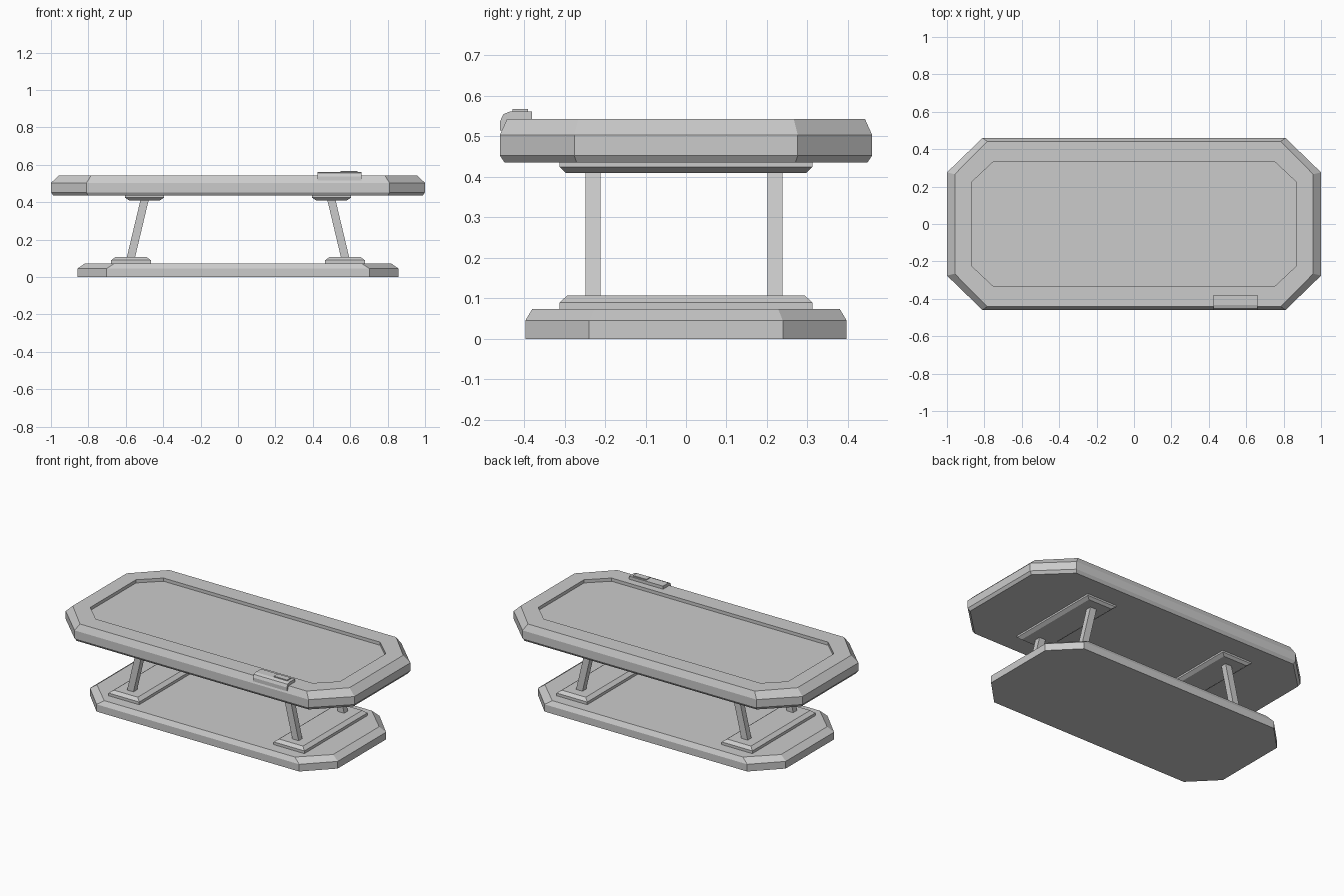
import bpy
import bmesh

if "Cube" in bpy.data.objects:
    bpy.data.objects.remove(bpy.data.objects["Cube"])


def make_object(name, bm):
    bmesh.ops.recalc_face_normals(bm, faces=bm.faces)
    mesh = bpy.data.meshes.new(name)
    bm.to_mesh(mesh)
    bm.free()
    obj = bpy.data.objects.new(name, mesh)
    bpy.context.collection.objects.link(obj)
    return obj


def loft(name, rings):
    """Skin a list of equal-length point rings and cap both ends."""
    bm = bmesh.new()
    loops = [[bm.verts.new(p) for p in ring] for ring in rings]
    n = len(loops[0])
    for a, b in zip(loops, loops[1:]):
        for i in range(n):
            j = (i + 1) % n
            bm.faces.new((a[i], a[j], b[j], b[i]))
    bm.faces.new(loops[0])
    bm.faces.new(loops[-1])
    return make_object(name, bm)


def octagon(hx, hy, cx, cy, z):
    """Rectangle with cut corners; cx and cy are the half lengths of the straight sides."""
    return [(hx, -cy, z), (hx, cy, z), (cx, hy, z), (-cx, hy, z),
            (-hx, cy, z), (-hx, -cy, z), (-cx, -hy, z), (cx, -hy, z)]


def rect(x, y, hx, hy, z):
    return [(x + hx, y - hy, z), (x + hx, y + hy, z),
            (x - hx, y + hy, z), (x - hx, y - hy, z)]


# Table top with bevelled rim and sunken panel
loft("table_top", [
    octagon(0.987, 0.448, 0.803, 0.270, 0.435),
    octagon(1.0, 0.46, 0.81, 0.276, 0.453),
    octagon(1.0, 0.46, 0.81, 0.276, 0.503),
    octagon(0.958, 0.442, 0.785, 0.266, 0.543),
    octagon(0.865, 0.335, 0.75, 0.227, 0.543),
    octagon(0.865, 0.335, 0.75, 0.227, 0.523),
])

# Base slab
loft("base", [
    octagon(0.858, 0.397, 0.702, 0.239, 0.0),
    octagon(0.858, 0.397, 0.702, 0.239, 0.045),
    octagon(0.818, 0.380, 0.66, 0.228, 0.073),
])

# Mounting plates and slanted legs on each side
for side, label in ((-1, "left"), (1, "right")):
    loft(f"{label}_lower_plate", [
        rect(side * 0.572, 0, 0.106, 0.312, 0.07),
        rect(side * 0.572, 0, 0.106, 0.312, 0.09),
        rect(side * 0.572, 0, 0.083, 0.293, 0.107)])
    loft(f"{label}_upper_plate", [
        rect(side * 0.5, 0, 0.083, 0.297, 0.410),
        rect(side * 0.5, 0, 0.104, 0.312, 0.424),
        rect(side * 0.5, 0, 0.104, 0.312, 0.437)])
    for y, end in ((-0.23, "front"), (0.22, "back")):
        loft(f"{label}_{end}_leg", [
            rect(side * 0.573, y, 0.022, 0.0185, 0.103),
            rect(side * 0.499, y, 0.022, 0.0185, 0.414)])

# Control panel wrapped over the front edge
profile = [(-0.459, 0.515), (-0.459, 0.538), (-0.451, 0.555), (-0.433, 0.562),
           (-0.38, 0.562), (-0.38, 0.535), (-0.43, 0.515)]
loft("control_panel", [[(x, y, z) for y, z in profile] for x in (0.425, 0.66)])

# Button on the control panel
loft("control_button", [rect(0.594, -0.409, 0.046, 0.019, z) for z in (0.56, 0.568)])
